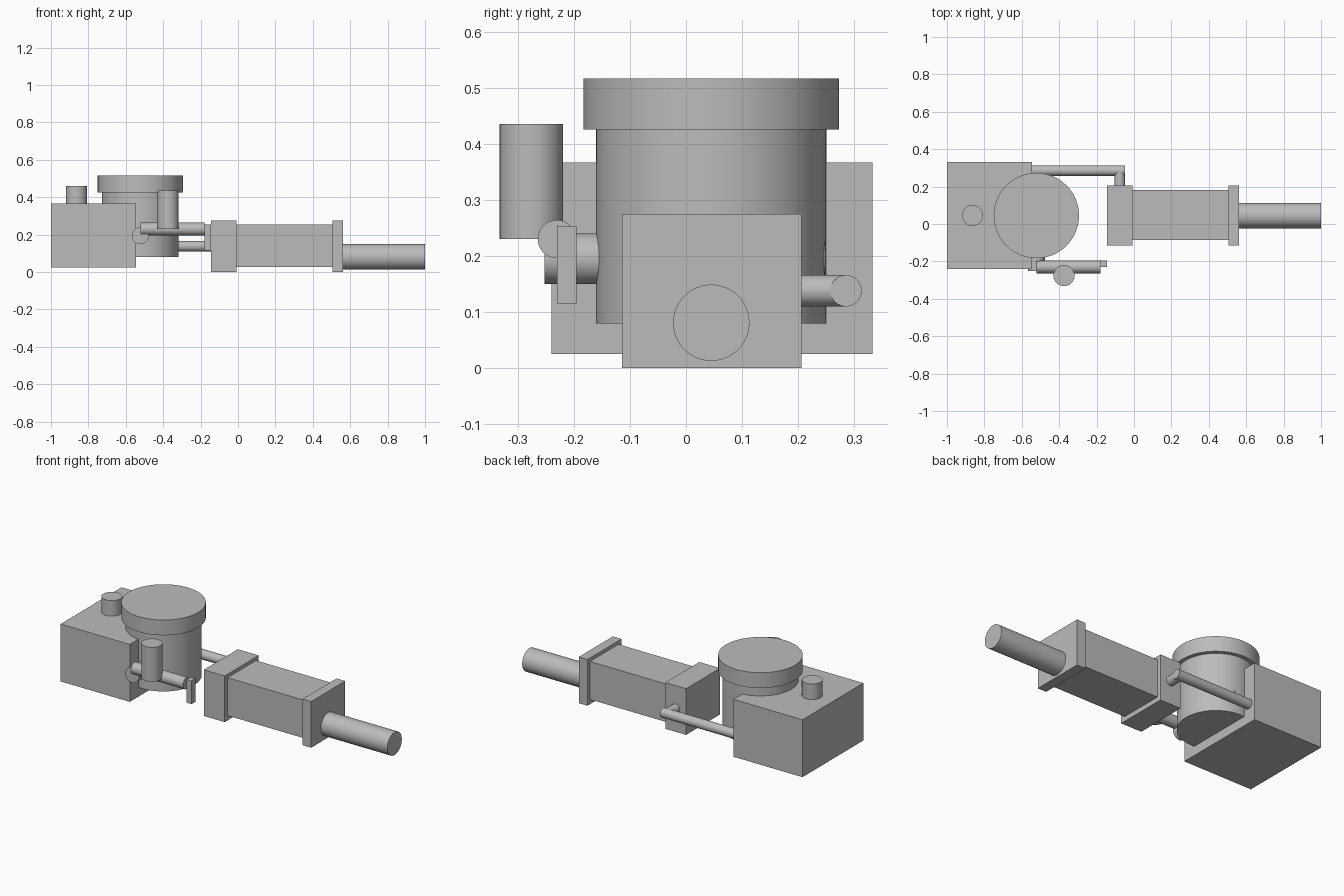
import bpy
import math
from mathutils import Vector

cube = bpy.data.objects.get("Cube")
if cube:
    bpy.data.objects.remove(cube, do_unlink=True)

GREY = (0.5, 0.5, 0.5, 1)
grey = bpy.data.materials.new("plain grey")
grey.use_nodes = True
grey.diffuse_color = GREY
grey.node_tree.nodes["Principled BSDF"].inputs["Base Color"].default_value = GREY


def box(name, low, high):
    """Block spanning two opposite corners."""
    low, high = Vector(low), Vector(high)
    bpy.ops.mesh.primitive_cube_add(size=1, location=(low + high) / 2)
    ob = bpy.context.object
    ob.name = name
    ob.scale = high - low
    bpy.ops.object.transform_apply(location=False, rotation=False, scale=True)
    ob.data.materials.append(grey)
    return ob


def rod(name, start, end, radius, sides=64):
    """Smooth capped cylinder between two points."""
    start, end = Vector(start), Vector(end)
    axis = end - start
    bpy.ops.mesh.primitive_cylinder_add(
        vertices=sides, radius=radius, depth=axis.length,
        location=(start + end) / 2,
        rotation=axis.to_track_quat('Z', 'Y').to_euler())
    ob = bpy.context.object
    ob.name = name
    bpy.ops.object.shade_smooth_by_angle(angle=math.radians(30))
    ob.data.materials.append(grey)
    return ob


# Tank with its filler cap
box("tank", (-1, -0.24, 0.025), (-0.545, 0.332, 0.367))
rod("filler_cap", (-0.863, 0.046, 0.36), (-0.863, 0.046, 0.46), 0.056)

# Round chamber and its wide lid
CX, CY = -0.522, 0.045
rod("chamber", (CX, CY, 0.08), (CX, CY, 0.43), 0.205, 128)
rod("chamber_lid", (CX, CY, 0.425), (CX, CY, 0.516), 0.228, 128)

# Cross tube through the chamber, side pipe, upright canister and tab
rod("cross_tube", (CX, -0.252, 0.195), (CX, 0.248, 0.195), 0.045)
rod("side_pipe", (CX, -0.23, 0.23), (-0.178, -0.23, 0.23), 0.034)
rod("canister", (-0.374, -0.2755, 0.23), (-0.374, -0.2755, 0.435), 0.0565)
box("end_tab", (-0.178, -0.23, 0.115), (-0.145, -0.195, 0.253))

# Rear pipe from the tank, turning into the front block
rod("rear_pipe", (-0.56, 0.285, 0.138), (-0.048, 0.285, 0.138), 0.028)
rod("rear_elbow", (-0.076, 0.19, 0.138), (-0.076, 0.288, 0.138), 0.028)

# Long body between two end blocks, with the output shaft
box("body_block", (-0.145, -0.114, 0), (-0.008, 0.206, 0.275))
box("body", (-0.01, -0.086, 0.028), (0.507, 0.182, 0.254))
box("end_flange", (0.505, -0.114, 0), (0.562, 0.206, 0.275))
rod("output_shaft", (0.55, 0.045, 0.081), (1, 0.045, 0.081), 0.068)
